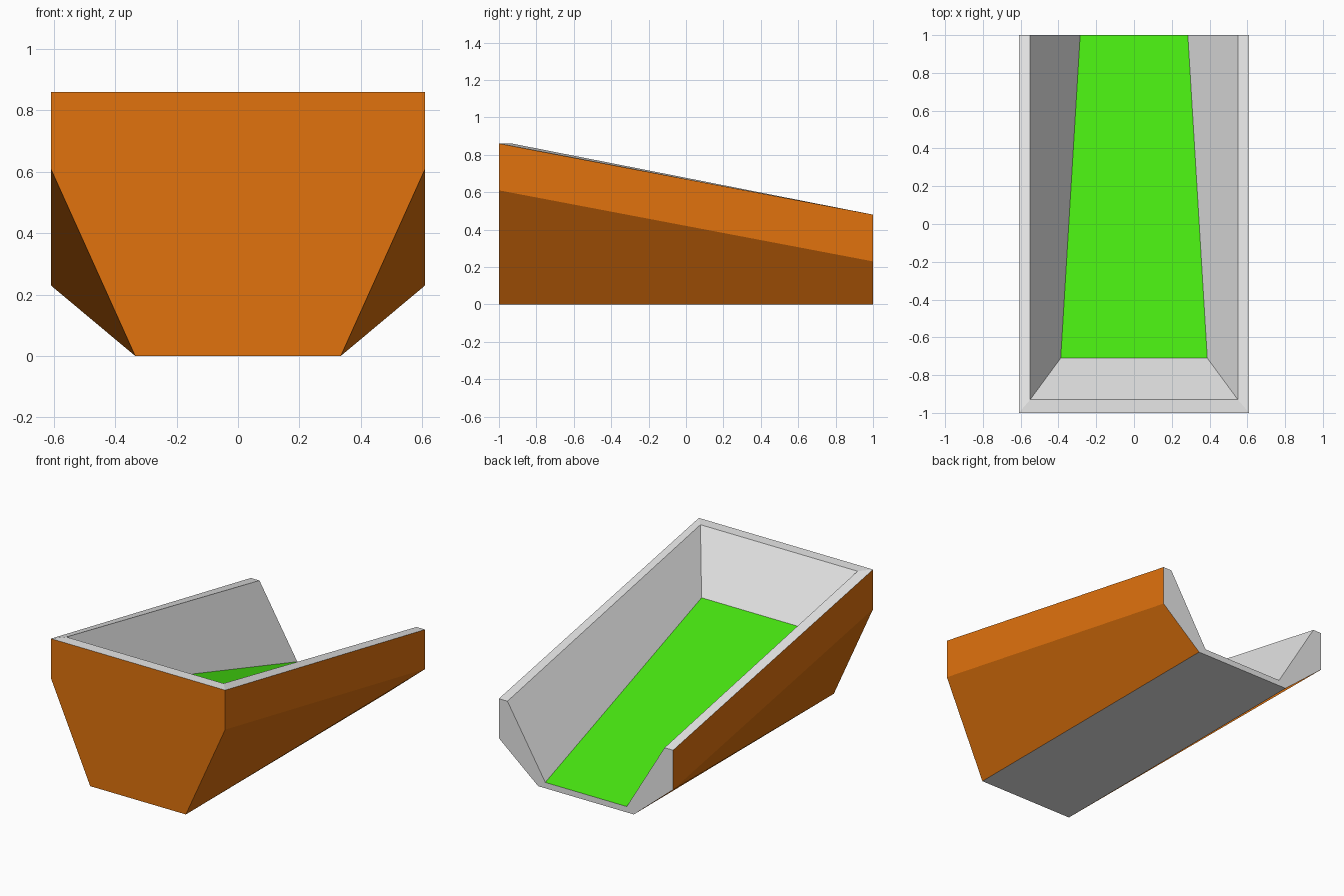
import bpy, bmesh

if "Cube" in bpy.data.objects:
    bpy.data.objects.remove(bpy.data.objects["Cube"])


def flat_colour(name, rgb):
    mat = bpy.data.materials.new(name)
    mat.diffuse_color = (*rgb, 1.0)
    mat.use_nodes = True
    mat.node_tree.nodes["Principled BSDF"].inputs["Base Color"].default_value = mat.diffuse_color
    return mat


GREY, ORANGE, GREEN = 0, 1, 2
materials = [flat_colour("light_grey", (0.8, 0.8, 0.8)),
             flat_colour("orange", (0.75, 0.17, 0.004)),
             flat_colour("bright_green", (0.07, 0.87, 0.006))]

# Right half of the front and back sections, from the base up over the rim to the floor
front = [(0.335, -1, 0), (0.61, -1, 0.61), (0.61, -1, 0.86),
         (0.55, -0.93, 0.86), (0.388, -0.71, 0.525)]
back = [(0.335, 1, 0), (0.61, 1, 0.23), (0.61, 1, 0.48),
        (0.55, 1, 0.48), (0.285, 1, 0.037)]

bm = bmesh.new()


def mirrored(points):
    return [[bm.verts.new((s * x, y, z)) for x, y, z in points] for s in (1, -1)]


F, B = mirrored(front), mirrored(back)


def add_face(verts, colour):
    bm.faces.new(verts).material_index = colour


def across(pairs, colour):
    """Face spanning from the right half to the left half."""
    add_face([p[0][i] for p, i in pairs] + [p[1][i] for p, i in reversed(pairs)], colour)


# Front panel, base and open back end
across([(F, 0), (F, 1), (F, 2)], ORANGE)
across([(F, 0), (B, 0)], GREY)
across([(B, i) for i in range(5)], GREY)

# Front rim, sloped inner front wall and ramp floor
across([(F, 2), (F, 3)], GREY)
across([(F, 3), (F, 4)], GREY)
across([(F, 4), (B, 4)], GREEN)

# Sides: lower flank, upper band, rim and inner wall
for s in (0, 1):
    for i, colour in enumerate((ORANGE, ORANGE, GREY, GREY)):
        add_face([F[s][i], F[s][i + 1], B[s][i + 1], B[s][i]], colour)

bmesh.ops.recalc_face_normals(bm, faces=bm.faces)
mesh = bpy.data.meshes.new("open_chute")
bm.to_mesh(mesh)
bm.free()
for mat in materials:
    mesh.materials.append(mat)
bpy.context.collection.objects.link(bpy.data.objects.new("open_chute", mesh))
